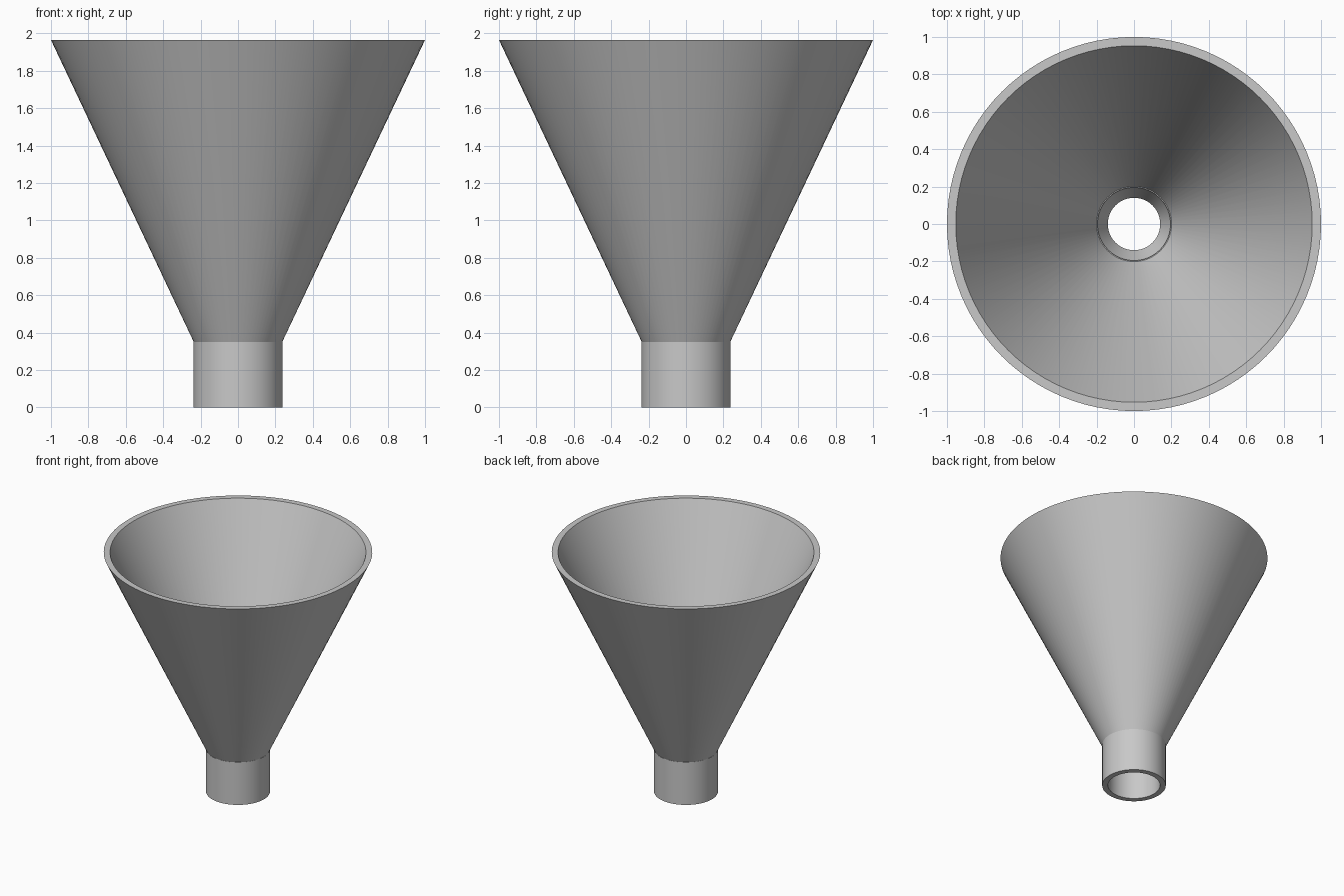
import bpy
import bmesh
import math

cube = bpy.data.objects.get("Cube")
if cube:
    bpy.data.objects.remove(cube, do_unlink=True)

SEGMENTS = 96

# Plain grey finish
grey = bpy.data.materials.new("light_grey")
grey.use_nodes = True
colour = (0.58, 0.58, 0.58, 1.0)
grey.diffuse_color = colour
grey.node_tree.nodes["Principled BSDF"].inputs["Base Color"].default_value = colour


def revolve(name, profile):
    """Spin a closed (radius, height) profile around z."""
    bm = bmesh.new()
    rings = []
    for r, z in profile:
        ring = []
        for i in range(SEGMENTS):
            a = math.tau * i / SEGMENTS
            ring.append(bm.verts.new((r * math.cos(a), r * math.sin(a), z)))
        rings.append(ring)
    for k, low in enumerate(rings):
        high = rings[(k + 1) % len(rings)]
        for i in range(SEGMENTS):
            j = (i + 1) % SEGMENTS
            bm.faces.new((low[i], low[j], high[j], high[i]))
    bmesh.ops.recalc_face_normals(bm, faces=bm.faces)
    mesh = bpy.data.meshes.new(name)
    bm.to_mesh(mesh)
    bm.free()
    mesh.materials.append(grey)
    obj = bpy.data.objects.new(name, mesh)
    bpy.context.collection.objects.link(obj)
    bpy.ops.object.select_all(action="DESELECT")
    obj.select_set(True)
    bpy.context.view_layer.objects.active = obj
    bpy.ops.object.shade_smooth_by_angle(angle=math.radians(30))
    return obj


# Tapered wall, its lower end reaching down inside the spout
revolve("funnel_cone", [(0.175, 0.22), (1.0, 1.965), (0.953, 1.965), (0.14, 0.22)])

# Short straight tube at the bottom
revolve("spout_tube", [(0.238, 0.0), (0.238, 0.35), (0.195, 0.35), (0.195, 0.0)])
